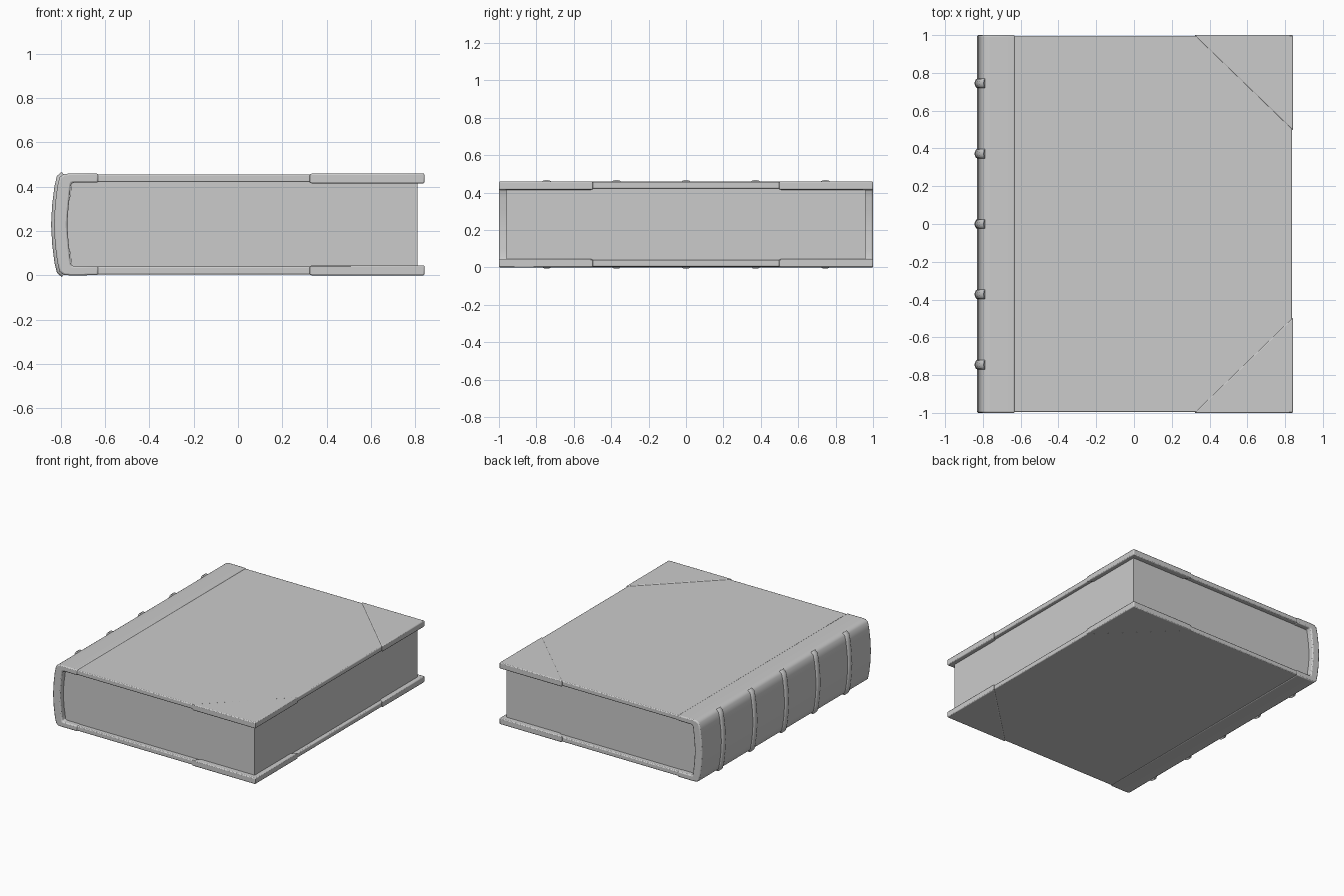
import bpy, math
from mathutils import Vector

if "Cube" in bpy.data.objects:
    bpy.data.objects.remove(bpy.data.objects["Cube"])

MID = 0.23  # height of the mirror plane between both covers


def mesh_object(name, verts, faces, bevel=0.0, segments=2):
    me = bpy.data.meshes.new(name)
    me.from_pydata(verts, [], faces)
    ob = bpy.data.objects.new(name, me)
    bpy.context.collection.objects.link(ob)
    bpy.ops.object.select_all(action='DESELECT')
    ob.select_set(True)
    bpy.context.view_layer.objects.active = ob
    bpy.ops.object.mode_set(mode='EDIT')
    bpy.ops.mesh.select_all(action='SELECT')
    bpy.ops.mesh.normals_make_consistent(inside=False)
    bpy.ops.object.mode_set(mode='OBJECT')
    if bevel:
        m = ob.modifiers.new("soft_edges", 'BEVEL')
        m.width, m.segments = bevel, segments
        m.limit_method, m.angle_limit = 'ANGLE', math.radians(50)
    bpy.ops.object.shade_smooth_by_angle(angle=math.radians(40))
    return ob


def loft(name, rings, bevel=0.0):
    n = len(rings[0])
    verts = [v for r in rings for v in r]
    faces = [(i * n + j, i * n + (j + 1) % n, (i + 1) * n + (j + 1) % n, (i + 1) * n + j)
             for i in range(len(rings) - 1) for j in range(n)]
    faces += [tuple(range(n)), tuple(range(len(verts) - n, len(verts)))]
    return mesh_object(name, verts, faces, bevel)


def prism(name, outline, z0, z1, bevel=0.0):
    return loft(name, [[(x, y, z) for x, y in outline] for z in (z0, z1)], bevel)


def mirrored(half):
    """Complete an upper half profile (x, z) with its lower mirror image."""
    return half + [(x, 2 * MID - z) for x, z in reversed(half[:-1])]


# Leather spine wrapping onto both covers
outer = mirrored([(-0.63, .459), (-0.76, .460), (-0.788, .457), (-0.806, .443),
                  (-0.816, .40), (-0.826, .32), (-0.831, MID)])
inner = mirrored([(-0.63, .419), (-0.735, .419), (-0.750, .417), (-0.755, .405),
                  (-0.759, .37), (-0.766, .30), (-0.771, MID)])
loft("leather_spine", [[(ox, -1, oz), (ox, 1, oz), (ix, 1, iz), (ix, -1, iz)]
                       for (ox, oz), (ix, iz) in zip(outer, inner)], 0.008)

# Page block with a rounded back
pages = mirrored([(0.81, .423), (-0.750, .423), (-0.757, .37), (-0.768, .30), (-0.773, MID)])
loft("page_block", [[(x, y, z) for x, z in pages] for y in (-0.96, 0.96)])

# Cover boards and leather corner pieces, top and bottom
for label, up in (("top", 1), ("bottom", -1)):
    def level(h):
        return MID + up * h
    prism(label + "_cover_board",
          [(-0.65, -0.995), (0.837, -0.995), (0.837, 0.995), (-0.65, 0.995)],
          level(0.191), level(0.226), 0.006)
    for side, s in (("front", -1), ("back", 1)):
        prism(f"{label}_{side}_corner",
              [(0.32, s), (0.842, s), (0.842, s * 0.495)],
              level(0.185), level(0.230), 0.006)

# Raised bands across the spine
path = [Vector((x, 0, z)) for x, z in outer[2:-2]]
for i, y in enumerate((-0.745, -0.372, 0, 0.372, 0.745)):
    rings = []
    for k, p in enumerate(path):
        t = path[min(k + 1, len(path) - 1)] - path[max(k - 1, 0)]
        normal = Vector((t.z, 0, -t.x)).normalized()
        if normal.x > 0:
            normal = -normal
        rings.append([])
        for a in range(9):
            ang = math.pi * a / 8
            rings[-1].append(p + Vector((0, y + 0.025 * math.cos(ang), 0))
                             + normal * (0.015 * math.sin(ang) - 0.002))
    loft(f"raised_band_{i + 1}", rings)
